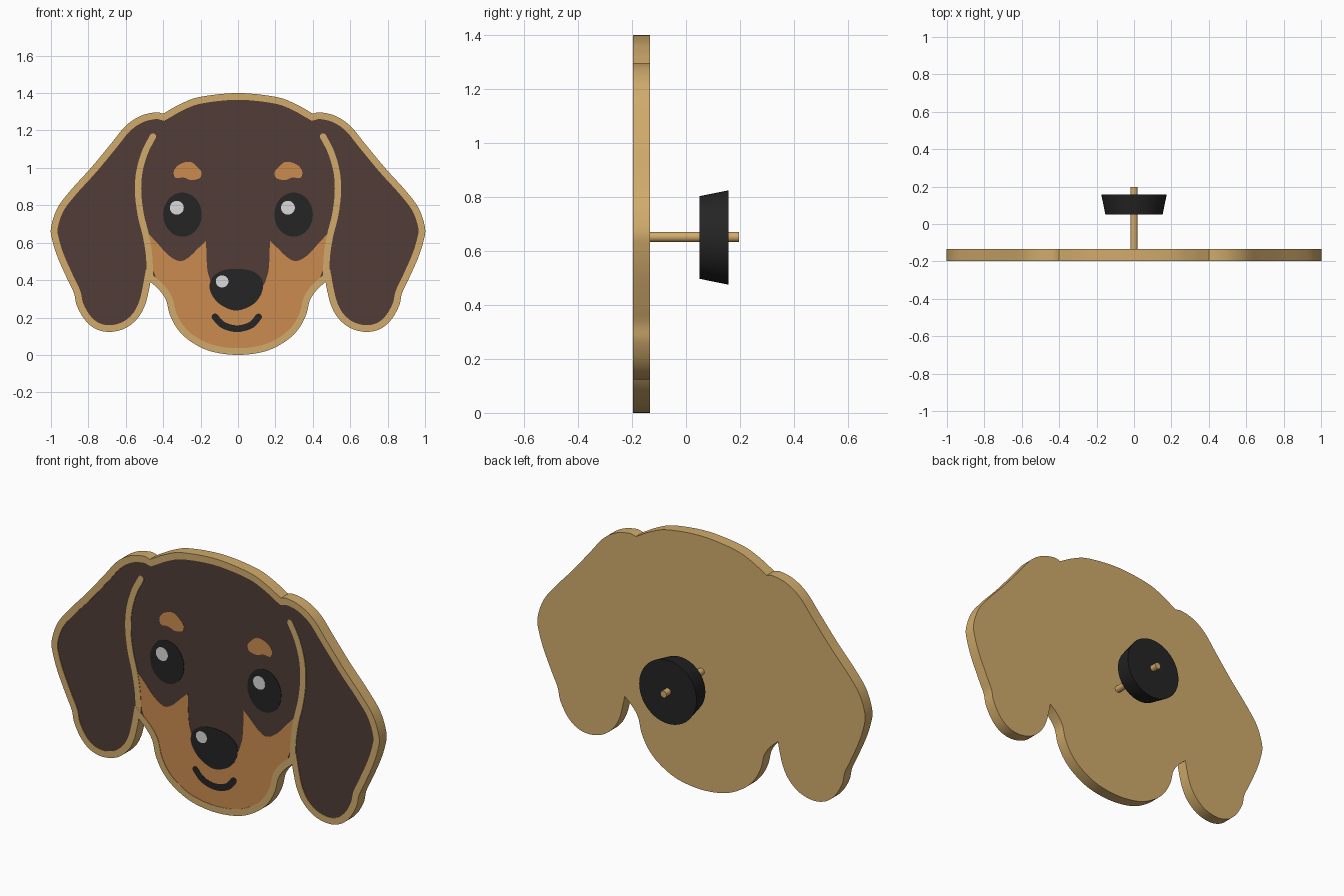
import bpy, bmesh, math
from mathutils import Vector

cube = bpy.data.objects.get("Cube")
if cube:
    bpy.data.objects.remove(cube, do_unlink=True)


def material(name, rgb):
    m = bpy.data.materials.new(name)
    m.use_nodes = True
    m.diffuse_color = (*rgb, 1)
    m.node_tree.nodes["Principled BSDF"].inputs["Base Color"].default_value = (*rgb, 1)
    return m


GOLD = material("gold", (0.64, 0.41, 0.15))
BROWN = material("dark brown", (0.082, 0.046, 0.038))
TAN = material("tan", (0.6, 0.26, 0.08))
BLACK = material("black", (0.018, 0.018, 0.018))
WHITE = material("highlight white", (0.7, 0.7, 0.7))

FRONT, BACK, FLOOR = -0.197, -0.133, -0.190
RIM = 0.036


def spline(points, closed=False, steps=6):
    """Smooth curve through the points."""
    p = [Vector(q) for q in points]
    n = len(p)
    ext = [p[-1]] + p + p[:2] if closed else [2 * p[0] - p[1]] + p + [2 * p[-1] - p[-2]]
    out = []
    for i in range(n if closed else n - 1):
        a, b, c, d = ext[i:i + 4]
        for k in range(steps):
            t = k / steps
            out.append(0.5 * (2 * b + (c - a) * t + (2 * a - 5 * b + 4 * c - d) * t * t
                              + (3 * b - a - 3 * c + d) * t ** 3))
    return out if closed else out + [p[-1]]


def mirrored(points):
    return [Vector((-q[0], q[1])) for q in reversed(points)]


def inset(loop, width):
    """Offset a clockwise loop inward with mitred corners."""
    out = []
    for i, q in enumerate(loop):
        d1 = (q - loop[i - 1]).normalized()
        d2 = (loop[(i + 1) % len(loop)] - q).normalized()
        n = Vector((d1.y + d2.y, -d1.x - d2.x))
        out.append(q + n * width / max(1 + d1.dot(d2), 0.4))
    return out


def ellipse(x, z, rx, rz, n=40):
    return [Vector((x + rx * math.cos(a), z + rz * math.sin(a)))
            for a in (2 * math.pi * i / n for i in range(n))]


def ribbon(points, r):
    """Outline of a stroke with round ends."""
    c = spline(points)
    out = []
    for path in (c, c[::-1]):
        for i, q in enumerate(path):
            d = (path[min(i + 1, len(path) - 1)] - path[max(i - 1, 0)]).normalized()
            side = Vector((-d.y, d.x))
            out.append(q + side * r)
        for k in range(1, 8):
            a = math.pi * k / 8
            out.append(path[-1] + r * (side * math.cos(a) + d * math.sin(a)))
    return out


def stack(name, rings, mat):
    """Solid through rings of equal length, each a (loop, y) pair, capped at both ends."""
    bm = bmesh.new()
    rows = [[bm.verts.new((q.x, y, q.y)) for q in loop] for loop, y in rings]
    bm.faces.new(rows[0])
    bm.faces.new(rows[-1])
    n = len(rows[0])
    for a, b in zip(rows, rows[1:]):
        for i in range(n):
            j = (i + 1) % n
            bm.faces.new((a[i], a[j], b[j], b[i]))
    bmesh.ops.recalc_face_normals(bm, faces=bm.faces)
    me = bpy.data.meshes.new(name)
    bm.to_mesh(me)
    bm.free()
    me.materials.append(mat)
    ob = bpy.data.objects.new(name, me)
    bpy.context.collection.objects.link(ob)
    bpy.ops.object.select_all(action='DESELECT')
    ob.select_set(True)
    bpy.context.view_layer.objects.active = ob
    bpy.ops.object.shade_smooth_by_angle(angle=math.radians(30))
    return ob


def plate(name, loop, front, mat):
    return stack(name, [(loop, FLOOR + 0.0005), (loop, front)], mat)


# Silhouette of head and ears
crown = [(0, 1.4), (0.2, 1.38), (0.305, 1.343), (0.4, 1.29)]
ear = [(0.4, 1.29), (0.44, 1.297), (0.52, 1.278), (0.6, 1.225), (0.68, 1.128), (0.786, 1.0),
       (0.893, 0.882), (0.965, 0.786), (1.0, 0.68), (0.992, 0.61), (0.963, 0.519), (0.91, 0.4),
       (0.877, 0.33), (0.861, 0.262), (0.818, 0.187), (0.76, 0.139), (0.685, 0.123),
       (0.6, 0.144), (0.535, 0.198), (0.497, 0.267), (0.476, 0.348), (0.468, 0.39)]
chin = [(0.468, 0.39), (0.422, 0.348), (0.385, 0.294), (0.364, 0.214), (0.32, 0.134),
        (0.25, 0.07), (0.144, 0.019), (0, 0)]
ear_curve = spline(ear)
outline = (spline(mirrored(crown)[:-1] + crown)[:-1] + ear_curve[:-1]
           + spline(chin + mirrored(chin)[1:])[:-1] + mirrored(ear_curve)[:-1])
inner = inset(outline, RIM)

# Metal backing with a raised rim, and the dark coat inside it
stack("metal_backing", [(outline, BACK), (outline, FRONT), (inner, FRONT), (inner, FLOOR)], GOLD)
plate("dark_coat", inner, -0.193, BROWN)

# Tan muzzle and cheeks
muzzle_side = spline([(0, 0.35), (0.12, 0.36), (0.155, 0.42), (0.166, 0.48), (0.171, 0.61)])
cheek_top = spline([(0.171, 0.61), (0.21, 0.573), (0.267, 0.519), (0.315, 0.502),
                    (0.374, 0.535), (0.428, 0.594), (0.49, 0.66)])
upper = muzzle_side + cheek_top[1:] + [Vector((0.474, 0.5))]
jaw = [q for q in inner if q.y < 0.5 and abs(q.x) < 0.48]
plate("tan_muzzle", jaw + mirrored(upper)[:-1] + upper, -0.1945, TAN)

# Paired details: ear seams, brows, eyes
seam = [(0.455, 1.168), (0.497, 1.085), (0.527, 0.98), (0.534, 0.87), (0.52, 0.75),
        (0.493, 0.64), (0.476, 0.535), (0.47, 0.42)]
brow = [(0.195, 0.975), (0.205, 0.945), (0.25, 0.935), (0.29, 0.948), (0.335, 0.948),
        (0.342, 0.985), (0.31, 1.02), (0.255, 1.032), (0.212, 1.0)]
for side, s in (("left", 1), ("right", -1)):
    def flip(loop):
        return loop if s > 0 else mirrored(loop)
    plate(side + "_ear_seam", flip(ribbon(seam, 0.017)), -0.1965, GOLD)
    plate(side + "_brow", flip(spline(brow, True)), -0.1945, TAN)
    plate(side + "_eye", ellipse(s * 0.297, 0.75, 0.103, 0.118), -0.1955, BLACK)
    plate(side + "_eye_glint", ellipse(s * 0.297 - 0.03, 0.787, 0.037, 0.037), FRONT, WHITE)

# Nose and mouth
nose = [(-0.01, 0.46), (0.075, 0.448), (0.127, 0.405), (0.13, 0.342), (0.09, 0.278),
        (0.02, 0.242), (-0.04, 0.242), (-0.11, 0.282), (-0.15, 0.347), (-0.14, 0.41),
        (-0.085, 0.45)]
plate("nose", spline(nose, True), -0.1955, BLACK)
plate("nose_glint", ellipse(-0.085, 0.393, 0.034, 0.032), FRONT, WHITE)
plate("mouth", ribbon([(-0.123, 0.203), (-0.08, 0.16), (-0.005, 0.14), (0.07, 0.16),
                       (0.11, 0.203)], 0.018), -0.1955, BLACK)

# Pin post and rubber clutch at the back
post = ellipse(0, 0.652, 0.019, 0.019, 24)
stack("pin_post", [(post, BACK - 0.01), (post, 0.197)], GOLD)
stack("clutch", [(ellipse(0, 0.65, 0.153, 0.153, 64), 0.05),
                 (ellipse(0, 0.65, 0.175, 0.175, 64), 0.158)], BLACK)
